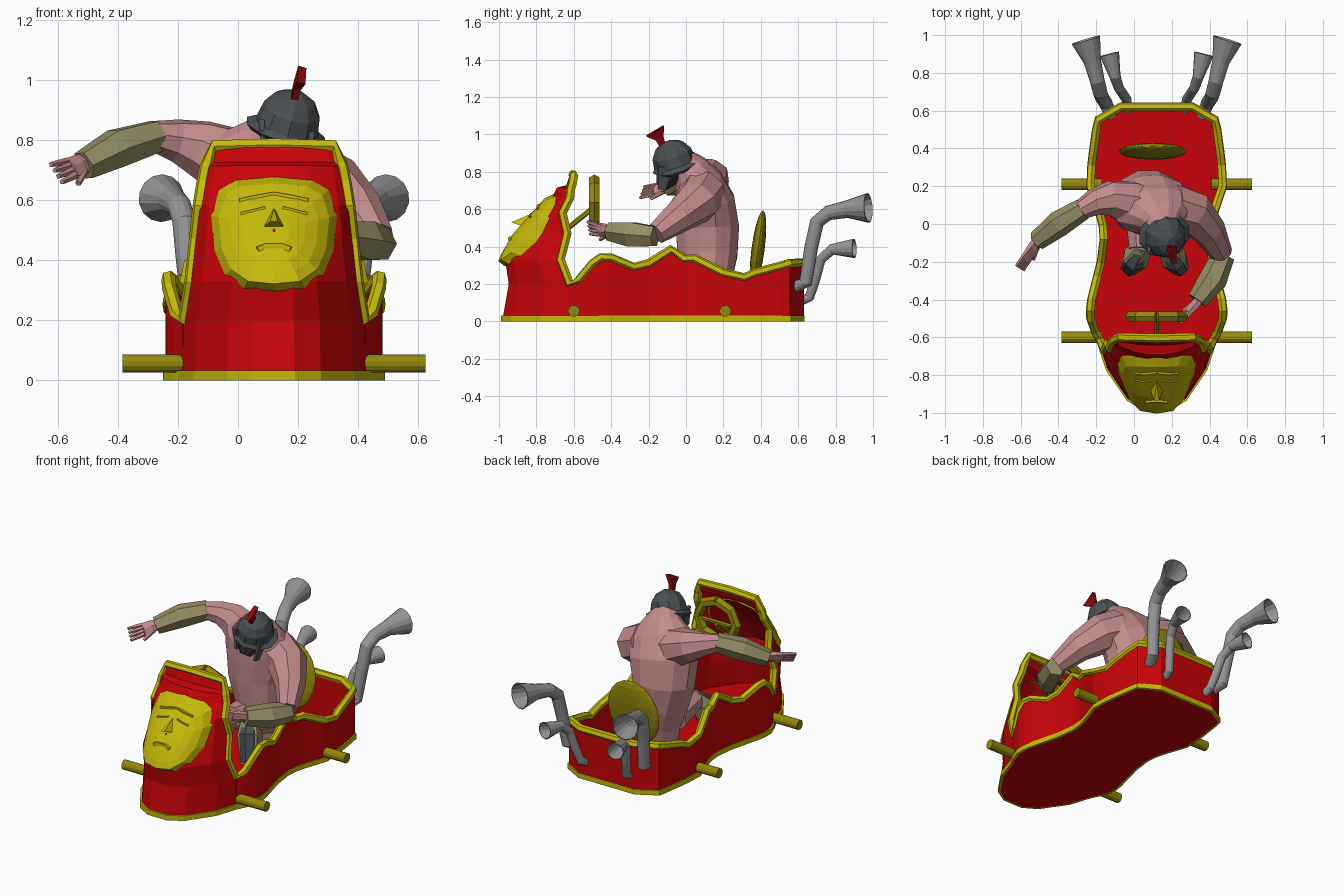
import bpy, bmesh, math
from mathutils import Vector, Matrix

if "Cube" in bpy.data.objects:
    bpy.data.objects.remove(bpy.data.objects["Cube"])

CX = 0.12  # centre line of the vehicle


def material(name, r, g, b):
    m = bpy.data.materials.new(name)
    m.use_nodes = True
    m.diffuse_color = (r, g, b, 1)
    m.node_tree.nodes["Principled BSDF"].inputs["Base Color"].default_value = (r, g, b, 1)
    return m


RED = material("red paint", .58, .001, .002)
GOLD = material("gold trim", .56, .49, .003)
BRASS = material("dark brass", .29, .25, .003)
SKIN = material("skin", .55, .26, .26)
KHAKI = material("khaki leather", .3, .27, .13)
STEEL = material("steel", .3, .3, .31)
IRON = material("dark iron", .07, .08, .085)
HAIR = material("dark hair", .035, .037, .04)
PLUME = material("dark red plume", .28, .002, .003)


def finish(name, bm, mats, x=0, mirror=False, solid=0):
    bmesh.ops.recalc_face_normals(bm, faces=bm.faces)
    me = bpy.data.meshes.new(name)
    bm.to_mesh(me)
    bm.free()
    for m in mats:
        me.materials.append(m)
    ob = bpy.data.objects.new(name, me)
    ob.location.x = x
    bpy.context.collection.objects.link(ob)
    if mirror:
        mod = ob.modifiers.new("Mirror", 'MIRROR')
        mod.merge_threshold = .002
    if solid:
        mod = ob.modifiers.new("Solidify", 'SOLIDIFY')
        mod.thickness, mod.offset = solid, 0
    return ob


def skin_rows(bm, rows, closed=False):
    """Join successive rows of points with quads."""
    vs = [[bm.verts.new(p) for p in row] for row in rows]
    n = len(rows[0])
    for a, b in zip(vs, vs[1:]):
        for i in range(n if closed else n - 1):
            j = (i + 1) % n
            bm.faces.new((a[i], a[j], b[j], b[i]))
    return vs


def tube(name, path, radii, mat, sides=8, ref=(1, 0, 0), open_end=False, **kw):
    """Sweep a polygon of changing radius along a path."""
    path = [Vector(p) for p in path]
    if not isinstance(radii, (list, tuple)):
        radii = [radii] * len(path)
    n, rows = Vector(ref), []
    for i, p in enumerate(path):
        t = (path[min(i + 1, len(path) - 1)] - path[max(i - 1, 0)]).normalized()
        n = (n - t * n.dot(t)).normalized()
        b = t.cross(n)
        r = radii[i] if isinstance(radii[i], tuple) else (radii[i], radii[i])
        angles = [math.tau * (k + .5) / sides for k in range(sides)]
        rows.append([p + n * r[0] * math.cos(a) + b * r[1] * math.sin(a) for a in angles])
    bm = bmesh.new()
    vs = skin_rows(bm, rows, True)
    bm.faces.new(vs[0])
    if not open_end:
        bm.faces.new(vs[-1])
    return finish(name, bm, [mat], **kw)


# Hood: height, rear y, front y, half width
HOOD = [(.03, -.62, -.97, .3), (.2, -.62, -.94, .295), (.33, -.67, -.96, .275), (.47, -.635, -.88, .26),
        (.58, -.66, -.78, .248), (.66, -.62, -.71, .235), (.71, -.615, -.685, .225),
        (.722, -.61, -.635, .22), (.78, -.6, -.615, .2)]
PLAN = [(0, 1), (.22, 1), (.5, .85), (.85, .4), (1, 0)]
# Cockpit wall: half width, y, top height
WALL = [(.297, -.62, .2), (.325, -.57, .225), (.35, -.5, .31), (.352, -.455, .342), (.345, -.4, .34),
        (.315, -.28, .29), (.295, -.2, .31), (.28, -.08, .385), (.285, -.01, .335), (.3, .05, .335),
        (.35, .2, .26), (.345, .31, .235), (.338, .37, .26), (.32, .5, .295), (.31, .55, .31),
        (.19, .62, .315), (0, .62, .315)]


def lerp_table(table, v):
    for a, b in zip(table, table[1:]):
        if v <= b[0]:
            f = max(0, (v - a[0]) / (b[0] - a[0]))
            return [p + (q - p) * f for p, q in zip(a, b)]
    return list(table[-1])


def hood_y(x, z):
    _, yb, yf, w = lerp_table(HOOD, z)
    return yb + (yf - yb) * lerp_table(PLAN, abs(x) / w)[1]


# Hood and cockpit shell
bm = bmesh.new()
skin_rows(bm, [[(w * u, yb + (yf - yb) * t, z) for u, t in PLAN] for z, yb, yf, w in HOOD])
finish("hood_shell", bm, [RED], x=CX, mirror=True, solid=.015)
bm = bmesh.new()
skin_rows(bm, [[(x, y, .03) for x, y, z in WALL], WALL])
finish("cockpit_wall", bm, [RED], x=CX, mirror=True, solid=.02)

# Gold rim running over the hood and along the walls
rim = [(0, -.605, .785)] + [(w, yb, z) for z, yb, yf, w in reversed(HOOD[2:])] + WALL
tube("gold_rim", rim, .024, GOLD, sides=6, ref=(0, 0, 1), x=CX, mirror=True)

# Base slab with gold edge and red floor
_, yb, yf, w = HOOD[0]
half = [(w * u, yb + (yf - yb) * t) for u, t in PLAN[1:]] + [p[:2] for p in WALL[1:-1]]
outline = half + [(-x, y) for x, y in reversed(half)]
bm = bmesh.new()
vs = skin_rows(bm, [[(x * 1.05, y * 1.02, z) for x, y in outline] for z in (0, .032)], True)
caps = [bm.faces.new(v) for v in vs]
bmesh.ops.recalc_face_normals(bm, faces=bm.faces)
bmesh.ops.inset_individual(bm, faces=caps, thickness=.014)
for f in caps:
    f.material_index = 1
finish("base_slab", bm, [GOLD, RED], x=CX)

# Face mask on the hood, with a sloping border
MASK = [(0, .68), (.13, .668), (.185, .635), (.212, .55), (.2, .43), (.165, .35), (.1, .305), (0, .295)]
bm = bmesh.new()
rows = []
for s, d in ((1, -.02), (.99, .015), (.87, .045), (.7, .045), (.5, .045), (.25, .045), (.02, .045)):
    ring = [(x * s, .5 + (z - .5) * s) for x, z in MASK]
    rows.append([(x, hood_y(x, z) - d, z) for x, z in ring])
skin_rows(bm, rows)
finish("face_mask", bm, [GOLD], x=CX, mirror=True)


def on_mask(points, d=.043):
    return [(x, hood_y(x, z) - d, z) for x, z in points]


tube("mask_brow", on_mask([(.0, .622), (.06, .612), (.115, .6)]), .008, GOLD, 4, (0, 0, 1), x=CX, mirror=True)
tube("mask_eyelid", on_mask([(.03, .575), (.07, .565), (.11, .555)]), .007, GOLD, 4, (0, 0, 1), x=CX, mirror=True)
tube("mask_lips", on_mask([(0, .447), (.03, .447), (.055, .437)]), .012, GOLD, 4, (0, 0, 1), x=CX, mirror=True)
bm = bmesh.new()
nose = [bm.verts.new(p) for p in ((0, -.83, .575), (.042, -.86, .505), (-.042, -.86, .505),
                                  (.012, -.935, .53), (-.012, -.935, .53))]
for ids in ((0, 1, 3), (0, 3, 4), (0, 4, 2), (1, 2, 4, 3), (0, 2, 1)):
    bm.faces.new([nose[i] for i in ids])
finish("mask_nose", bm, [GOLD], x=CX)

# Axle stubs
for label, y in (("front", -.6), ("rear", .21)):
    tube(label + "_axles", [(.29, y, .056), (.505, y, .056)], .031, BRASS, 12, (0, 0, 1), x=CX, mirror=True)

# Exhaust horns
tube("large_horns", [(.24, .57, .18), (.27, .64, .21), (.29, .67, .4), (.3, .7, .53), (.315, .76, .58),
     (.34, .86, .6), (.375, .975, .607)], [.03, .033, .034, .036, .037, .044, .077],
     STEEL, 14, open_end=True, x=CX, mirror=True, solid=.006)
tube("small_horns", [(.15, .6, .1), (.16, .66, .13), (.18, .69, .22), (.2, .72, .33), (.22, .78, .385),
     (.25, .9, .39)], [.022, .024, .024, .024, .027, .05],
     STEEL, 14, open_end=True, x=CX, mirror=True, solid=.005)

# Seat back, a thin tilted lens
bm = bmesh.new()
bmesh.ops.create_uvsphere(bm, u_segments=20, v_segments=10, radius=1,
                          matrix=Matrix.Translation((-.02, .385, .385)) @ Matrix.Rotation(-.13, 4, 'X')
                          @ Matrix.Diagonal((.18, .035, .21, 1)))
finish("seat_back", bm, [BRASS], x=CX)

# Steering wheel, spoke and column
wheel = [(.135 * math.sin(a), -.49, .635 + .12 * math.cos(a)) for a in (math.pi * k / 4 for k in range(5))]
tube("steering_wheel", wheel, .032, BRASS, 6, (0, 1, 0), x=CX, mirror=True)
tube("wheel_spoke", [(-.13, -.49, .62), (.13, -.49, .62)], .014, BRASS, 6, (0, 1, 0), x=CX)
tube("steering_column", [(0, -.48, .62), (0, -.63, .5), (0, -.8, .37)], .014, BRASS, 6, x=CX)

# Driver's torso and arms
tube("torso", [(.12, .12, .1), (.12, .12, .22), (.095, .115, .35), (.075, .115, .5), (.09, .1, .64), (.12, .065, .74),
     (.145, .02, .82), (.16, -.03, .88)],
     [(.13, .1), (.145, .13), (.165, .165), (.195, .175), (.225, .165), (.225, .135), (.13, .095), (.06, .06)],
     SKIN, 12)
tube("right_upper_arm", [(.08, .07, .69), (-.03, .115, .73), (-.13, .135, .775), (-.21, .115, .8), (-.29, .07, .815)],
     [.13, .12, .097, .072, .05], SKIN, 8, (0, 0, 1))
tube("left_upper_arm", [(.2, .09, .69), (.31, .06, .64), (.4, -.04, .56), (.465, -.16, .47)],
     [.13, .12, .09, .06], SKIN, 8, (0, 0, 1))
tube("right_bracer", [(-.27, .08, .815), (-.4, 0, .775), (-.515, -.09, .715)], [.058, .07, .052], KHAKI, 6, (0, 0, 1))
tube("left_bracer", [(.475, -.165, .455), (.42, -.29, .465), (.335, -.405, .48)], [.06, .075, .055], KHAKI, 6, (0, 0, 1))


def hand(side, wrist, tip, spread):
    wrist, tip, spread = Vector(wrist), Vector(tip), Vector(spread)
    knuckle = wrist.lerp(tip, .55)
    tube(side + "_palm", [wrist, wrist.lerp(tip, .3), knuckle], [(.032, .026), (.042, .024), (.042, .018)],
         SKIN, 6, spread)
    for i in range(4):
        off = spread * (i - 1.5)
        tube(f"{side}_finger_{i + 1}", [knuckle + off * .019, tip + off * .024], [.014, .009], SKIN, 5, spread)
    tube(side + "_thumb", [wrist.lerp(tip, .2) - spread * .02, wrist.lerp(tip, .6) - spread * .06],
         [.017, .01], SKIN, 5, spread)


hand("right", (-.5, -.075, .725), (-.605, -.235, .69), (-.5, .3, .8))
hand("left", (.345, -.4, .48), (.235, -.52, .5), (.3, -.2, .9))

# Legs: thighs, splayed greaves, iron knee plates and boots
for side, s in (("right", -1), ("left", 1)):
    x = .11 + s * .07
    tube(side + "_thigh", [(x, .08, .26), (x, -.13, .29)], [.1, .07], SKIN, 8)
    tube(side + "_greave", [(x - s * .01, -.12, .31), (x + s * .03, -.18, .24), (x + s * .06, -.22, .08)],
         [.05, .075, .055], KHAKI, 6)
    tube(side + "_knee_plate", [(x - s * .005, -.13, .32), (x + s * .035, -.2, .255), (x + s * .06, -.235, .1)],
         [.03, .055, .045], IRON, 6)
    tube(side + "_boot", [(x + s * .06, -.19, .06), (x + s * .07, -.25, .05)], [.045, .035], IRON, 6)

# Head: beard, helmet with flared brim, and plume
tube("beard", [(.155, -.04, .87), (.15, -.09, .79), (.14, -.13, .72)], [.09, .08, .035], HAIR, 8)
base, axis = Vector((.155, -.05, .815)), Vector((.27, -.3, .91)).normalized()
tube("helmet", [base + axis * h for h in (0, .018, .035, .09, .135, .16)],
     [(.122, .105), (.142, .128), (.11, .115), (.1, .107), (.07, .078), (.02, .025)], IRON, 10)
for side, s in (("right", -1), ("left", 1)):
    root = base + Vector((s * .085, -.05, -.02 * s))
    tube(side + "_cheek_guard", [root + axis * .03, root + Vector((-s * .02, -.03, -.09))],
         [(.014, .055), (.01, .03)], IRON, 4)
crown = Vector((.185, -.12, .93))
tube("plume", [crown, crown + Vector((.012, -.022, .05)), crown + Vector((.028, -.045, .088))],
     [(.016, .022), (.018, .032), (.02, .075)], PLUME, 4)
